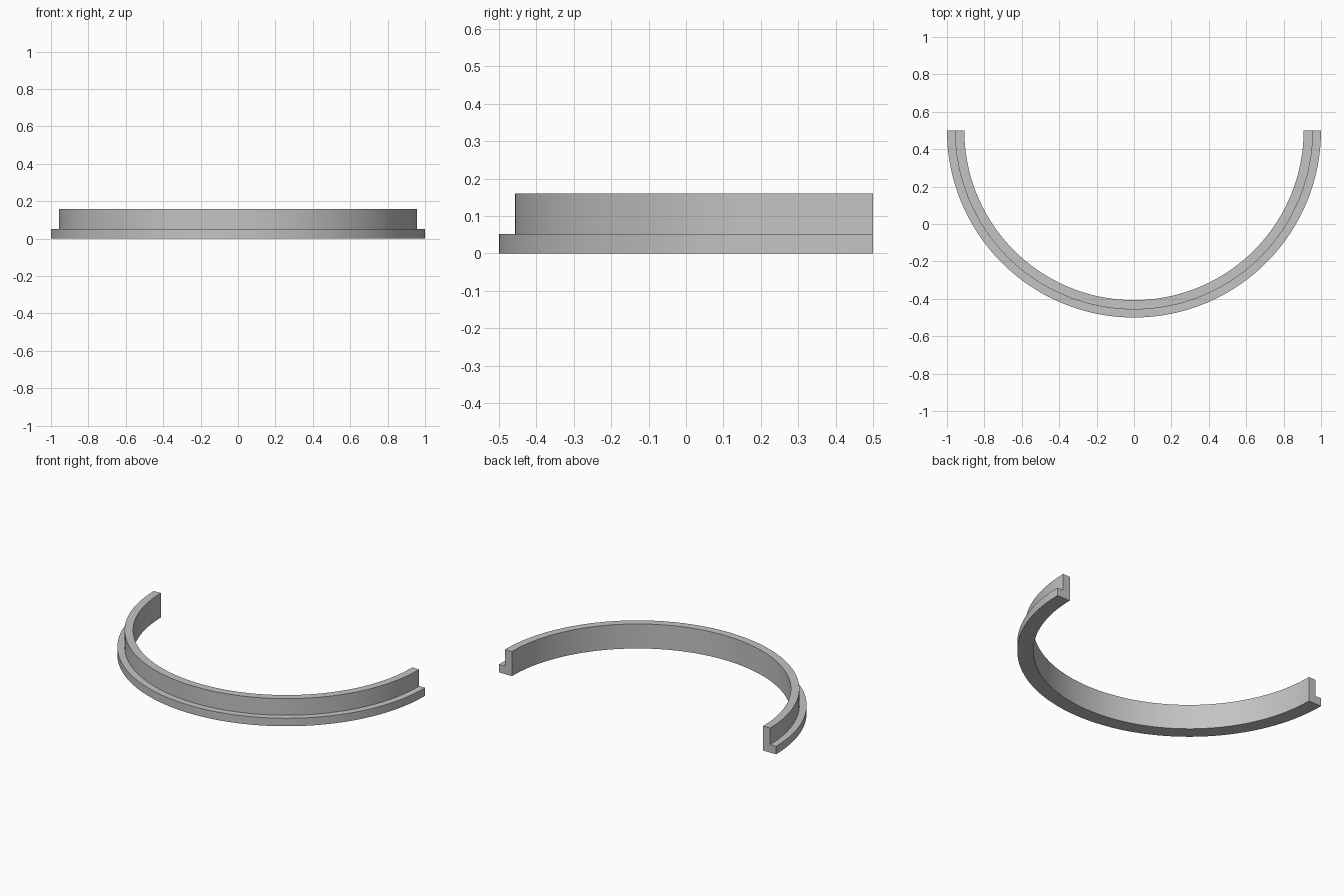
import bpy
import bmesh
from math import pi, cos, sin, radians

cube = bpy.data.objects.get("Cube")
if cube:
    bpy.data.objects.remove(cube, do_unlink=True)

# Plain grey material
grey = bpy.data.materials.new("plain_grey")
grey.use_nodes = True
colour = (0.55, 0.55, 0.55, 1)
grey.diffuse_color = colour
grey.node_tree.nodes["Principled BSDF"].inputs["Base Color"].default_value = colour

# L-shaped cross-section as (radius, height): upright wall with an outer foot flange
INNER, WALL, OUTER = 0.907, 0.957, 1.0
FLANGE_TOP, TOP = 0.052, 0.16
profile = [(INNER, 0), (OUTER, 0), (OUTER, FLANGE_TOP),
           (WALL, FLANGE_TOP), (WALL, TOP), (INNER, TOP)]
CENTRE_Y = 0.5
SEGMENTS = 96

# Sweep the section through a half turn around the front
bm = bmesh.new()
rings = []
for i in range(SEGMENTS + 1):
    a = pi + pi * i / SEGMENTS
    rings.append([bm.verts.new((r * cos(a), CENTRE_Y + r * sin(a), z))
                  for r, z in profile])
n = len(profile)
for a, b in zip(rings, rings[1:]):
    for k in range(n):
        m = (k + 1) % n
        bm.faces.new((a[k], b[k], b[m], a[m]))

# Flat cut ends
bm.faces.new(rings[0])
bm.faces.new(rings[-1][::-1])
bmesh.ops.recalc_face_normals(bm, faces=bm.faces)

mesh = bpy.data.meshes.new("half_ring")
bm.to_mesh(mesh)
bm.free()
mesh.materials.append(grey)
ring = bpy.data.objects.new("flanged_half_ring", mesh)
bpy.context.collection.objects.link(ring)

# Smooth curved walls, sharp section edges
bpy.ops.object.select_all(action="DESELECT")
ring.select_set(True)
bpy.context.view_layer.objects.active = ring
bpy.ops.object.shade_smooth_by_angle(angle=radians(30))
